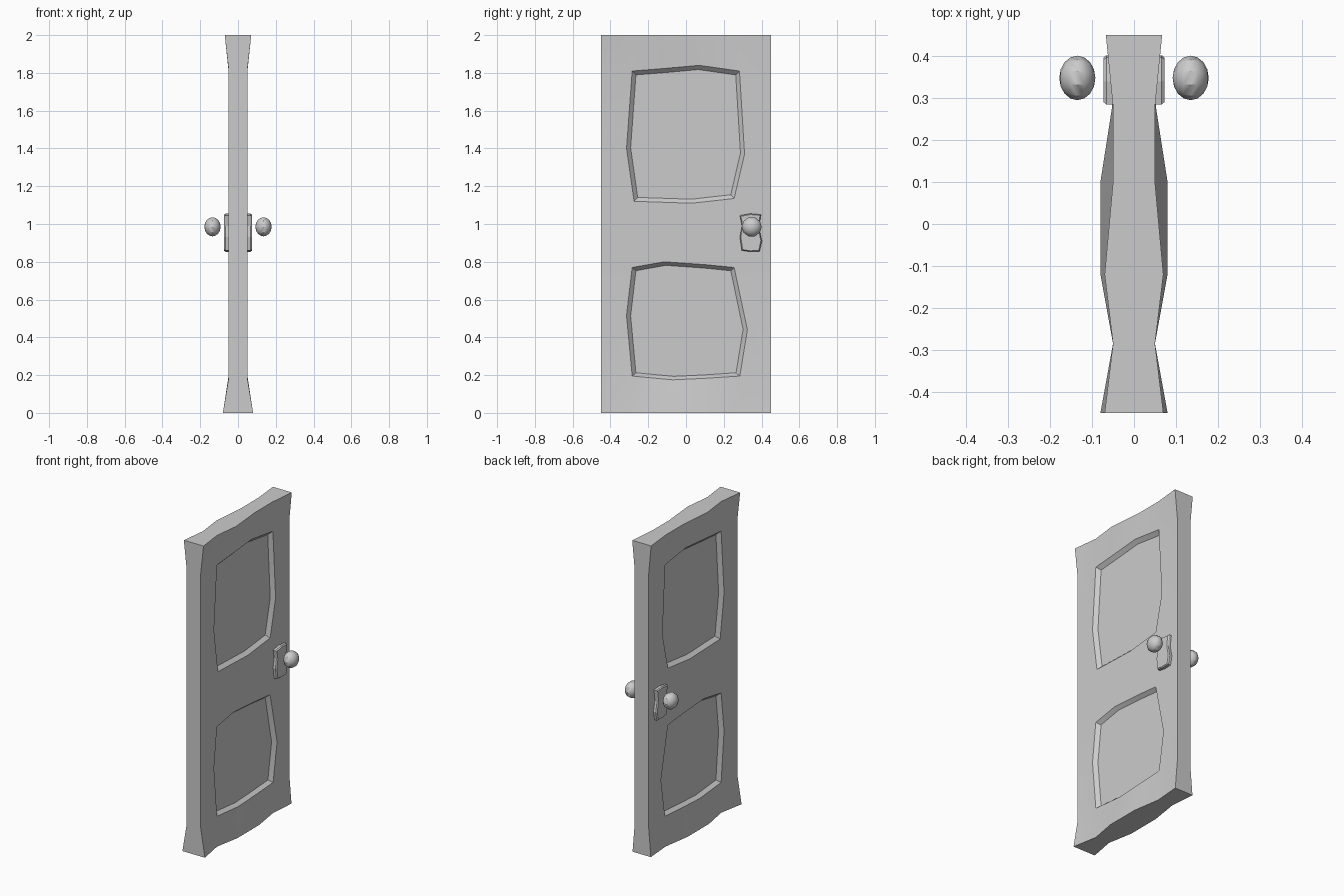
import bpy, bmesh
from mathutils import Vector, Matrix

if "Cube" in bpy.data.objects:
    bpy.data.objects.remove(bpy.data.objects["Cube"])


def finish(bm, name, smooth=True):
    """Turn a +x half into an object mirrored to both sides of the door."""
    bmesh.ops.recalc_face_normals(bm, faces=bm.faces)
    me = bpy.data.meshes.new(name)
    bm.to_mesh(me)
    bm.free()
    ob = bpy.data.objects.new(name, me)
    bpy.context.collection.objects.link(ob)
    mod = ob.modifiers.new("mirror", 'MIRROR')
    mod.use_axis = (True, False, False)
    mod.merge_threshold = 0.0005
    bpy.ops.object.select_all(action='DESELECT')
    ob.select_set(True)
    bpy.context.view_layer.objects.active = ob
    bpy.ops.object.modifier_apply(modifier="mirror")
    bm = bmesh.new()
    bm.from_mesh(ob.data)
    bmesh.ops.recalc_face_normals(bm, faces=bm.faces)
    bm.to_mesh(ob.data)
    bm.free()
    if smooth:
        bpy.ops.object.shade_smooth_by_angle(angle=0.5)
    return ob


# Door slab: rows of (half thickness, y, z), six columns each
T = [0.05] * 6
COLS = [-.45, -.285, -.12, .1, .28, .45]
rows_data = [
    ([.07, .05, .07, .05, .05, .067], COLS, [2] * 6),
    (T, [-.45, -.285, -.12, .07, .283, .45], [1.82, 1.81, 1.823, 1.84, 1.81, 1.82]),
    (T, [-.45, -.275, -.12, .03, .255, .45], [1.13, 1.12, 1.115, 1.11, 1.135, 1.13]),
    (T, [-.45, -.285, -.115, .1, .255, .45], [.78, .77, .80, .785, .77, .78]),
    (T, [-.45, -.285, -.07, .1, .285, .45], [.18, .195, .175, .183, .195, .18]),
    ([.08, .05, .08, .08, .052, .065], COLS, [0] * 6),
]
bm = bmesh.new()
rows = [[bm.verts.new(p) for p in zip(*r)] for r in rows_data]

# Rails (top, middle, bottom)
for i in (0, 2, 4):
    a, b = rows[i], rows[i + 1]
    for j in range(5):
        bm.faces.new((a[j], a[j + 1], b[j + 1], b[j]))

# Sunken panels with bowed sides, and the stiles beside them
DEPTH = 0.023
for i, left, right in ((1, (-.315, 1.40), (.31, 1.37)), (3, (-.315, .515), (.325, .44))):
    a, b = rows[i], rows[i + 1]
    l = bm.verts.new((.05, *left))
    r = bm.verts.new((.05, *right))
    bm.faces.new((a[0], a[1], l, b[1], b[0]))
    bm.faces.new((a[5], a[4], r, b[4], b[5]))
    loop = a[1:5] + [r] + b[4:0:-1] + [l]
    c = Vector((0, 0, (a[1].co.z + b[1].co.z) / 2))
    inner = [bm.verts.new((.05 - DEPTH, v.co.y * .93, c.z + (v.co.z - c.z) * .94)) for v in loop]
    for k in range(len(loop)):
        n = (k + 1) % len(loop)
        bm.faces.new((loop[k], loop[n], inner[n], inner[k]))
    bm.faces.new(inner)

# Outer rim down to the mirror plane
rim = [e for e in bm.edges if e.is_boundary]
ext = bmesh.ops.extrude_edge_only(bm, edges=rim)["geom"]
for v in ext:
    if isinstance(v, bmesh.types.BMVert):
        v.co.x = 0
finish(bm, "door_slab")

# Lock plates: crooked outline with a chamfered face
OUTLINE = [(.285, 1.045), (.34, 1.055), (.397, 1.05), (.387, .98), (.402, .91),
           (.39, .855), (.34, .853), (.295, .86), (.285, .93), (.296, .99)]
bm = bmesh.new()
rings = []
for x, s in ((.045, 1), (.066, 1), (.073, .9)):
    rings.append([bm.verts.new((x, .343 + (y - .343) * s, .955 + (z - .955) * (1 + s) / 2))
                  for y, z in OUTLINE])
for a, b in zip(rings, rings[1:]):
    for k in range(len(a)):
        n = (k + 1) % len(a)
        bm.faces.new((a[k], a[n], b[n], b[k]))
bm.faces.new(rings[0])
bm.faces.new(rings[-1])
finish(bm, "lock_plates", smooth=False)

# Door knobs
bm = bmesh.new()
bmesh.ops.create_uvsphere(
    bm, u_segments=10, v_segments=8, radius=1,
    matrix=Matrix.Translation((.135, .348, .985)) @ Matrix.Diagonal((.043, .053, .053, 1))
    @ Matrix.Rotation(1.5707963, 4, 'Y'))
finish(bm, "door_knobs")
